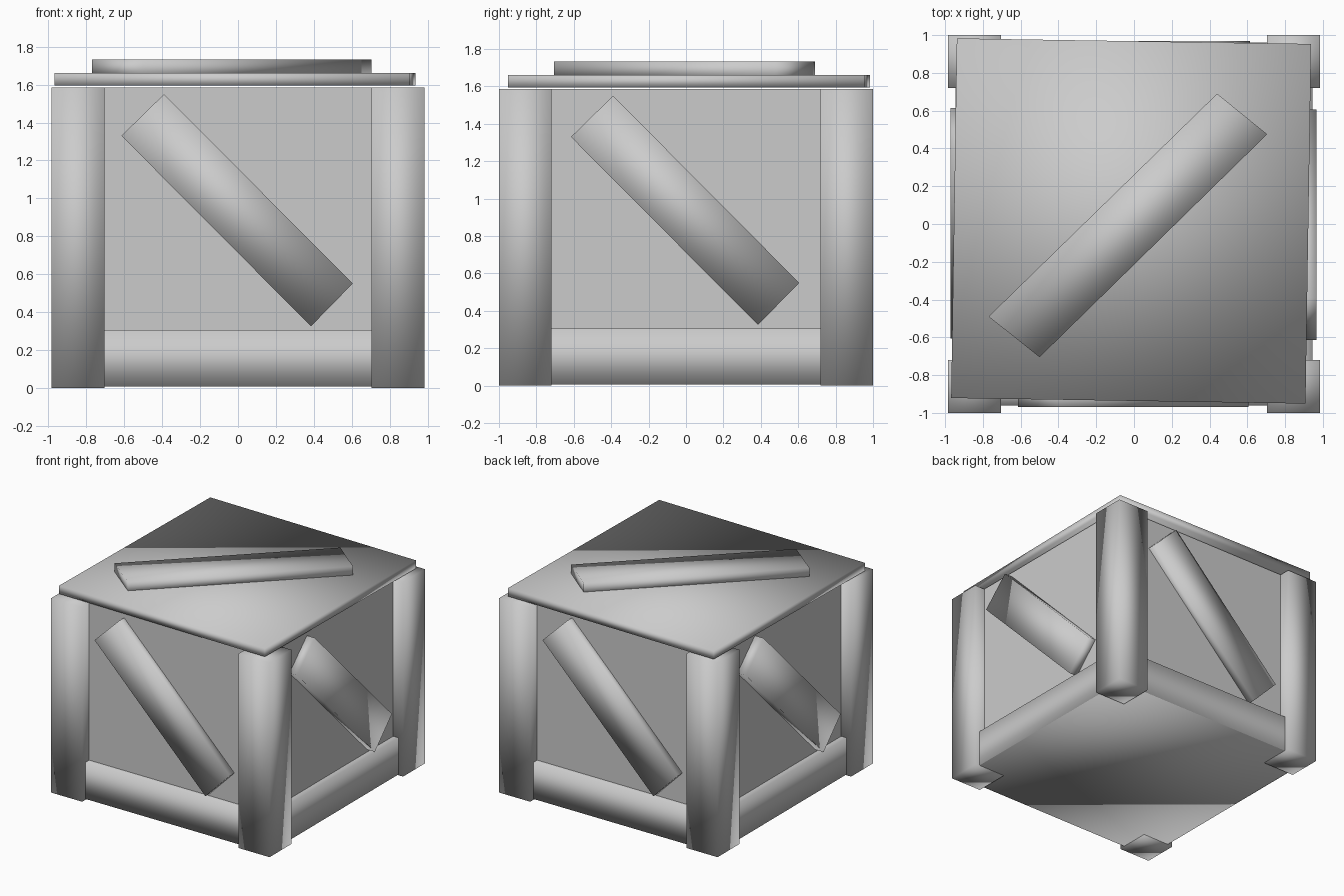
import bpy
import bmesh
from mathutils import Matrix, Vector
from math import radians

default = bpy.data.objects.get("Cube")
if default:
    bpy.data.objects.remove(default, do_unlink=True)

GREY = (0.6, 0.6, 0.6, 1.0)
mat = bpy.data.materials.new("plain grey")
mat.use_nodes = True
mat.diffuse_color = GREY
mat.node_tree.nodes["Principled BSDF"].inputs["Base Color"].default_value = GREY


def prism(name, quad, low, high, smooth=True, caps=True, matrix=None):
    """Extrude a quad outline from low to high along its local z axis."""
    bm = bmesh.new()
    bottom = [bm.verts.new((u, v, low)) for u, v in quad]
    top = [bm.verts.new((u, v, high)) for u, v in quad]
    for i in range(4):
        j = (i + 1) % 4
        bm.faces.new((bottom[i], bottom[j], top[j], top[i]))
    if caps:
        bm.faces.new(bottom[::-1])
        bm.faces.new(top)
    if matrix:
        bm.transform(matrix)
    bmesh.ops.recalc_face_normals(bm, faces=bm.faces)
    for face in bm.faces:
        face.smooth = smooth
    mesh = bpy.data.meshes.new(name)
    bm.to_mesh(mesh)
    bm.free()
    mesh.materials.append(mat)
    obj = bpy.data.objects.new(name, mesh)
    bpy.context.collection.objects.link(obj)
    return obj


def rect(x0, x1, y0, y1):
    return [(x0, y0), (x1, y0), (x1, y1), (x0, y1)]


# Recessed wall panels and the base board
prism("wall_panels", rect(-0.895, 0.895, -0.91, 0.91), 0.02, 1.585, smooth=False)
prism("base_board", rect(-0.94, 0.94, -0.955, 0.955), 0.006, 0.04)

# Corner posts
for sx, side in ((-1, "right"), (1, "left")):
    for sy, end in ((-1, "front"), (1, "back")):
        xs = sorted((sx * 0.705, sx * 0.985))
        ys = sorted((sy * 0.72, sy * 1.0))
        prism(f"{end}_{side}_post", rect(*xs, *ys), 0, 1.585)

# Bottom rail and diagonal brace on each side
BRACE = [(-0.39, 1.55), (-0.615, 1.33), (0.385, 0.325), (0.605, 0.55)]
STAND = Matrix.Rotation(radians(90), 4, "X")        # local z turns to -y
ALONG = Matrix(((0, 0, 1, 0), (1, 0, 0, 0), (0, 1, 0, 0), (0, 0, 0, 1)))
SIDES = (("front", 0, 0.96, 0.97), ("left", 90, 0.945, 0.965),
         ("back", 180, 0.96, 0.97), ("right", 270, 0.945, 0.972))
for side, angle, rail, brace in SIDES:
    turn = Matrix.Rotation(radians(angle), 4, "Z")
    prism(f"{side}_rail", rect(-rail, -rail + 0.12, 0.008, 0.305), -0.8, 0.8,
          caps=False, matrix=turn @ ALONG)
    prism(f"{side}_brace", BRACE, 0.87, brace, matrix=turn @ STAND)

# Lid, set slightly askew
askew = (Matrix.Translation(Vector((-0.015, 0.016, 0)))
         @ Matrix.Rotation(radians(-0.9), 4, "Z"))
prism("lid", rect(-0.938, 0.938, -0.952, 0.952), 1.595, 1.662, matrix=askew)

# Diagonal brace on the lid
prism("lid_brace", [(0.44, 0.69), (-0.77, -0.49), (-0.5, -0.705), (0.705, 0.475)],
      1.64, 1.733)
